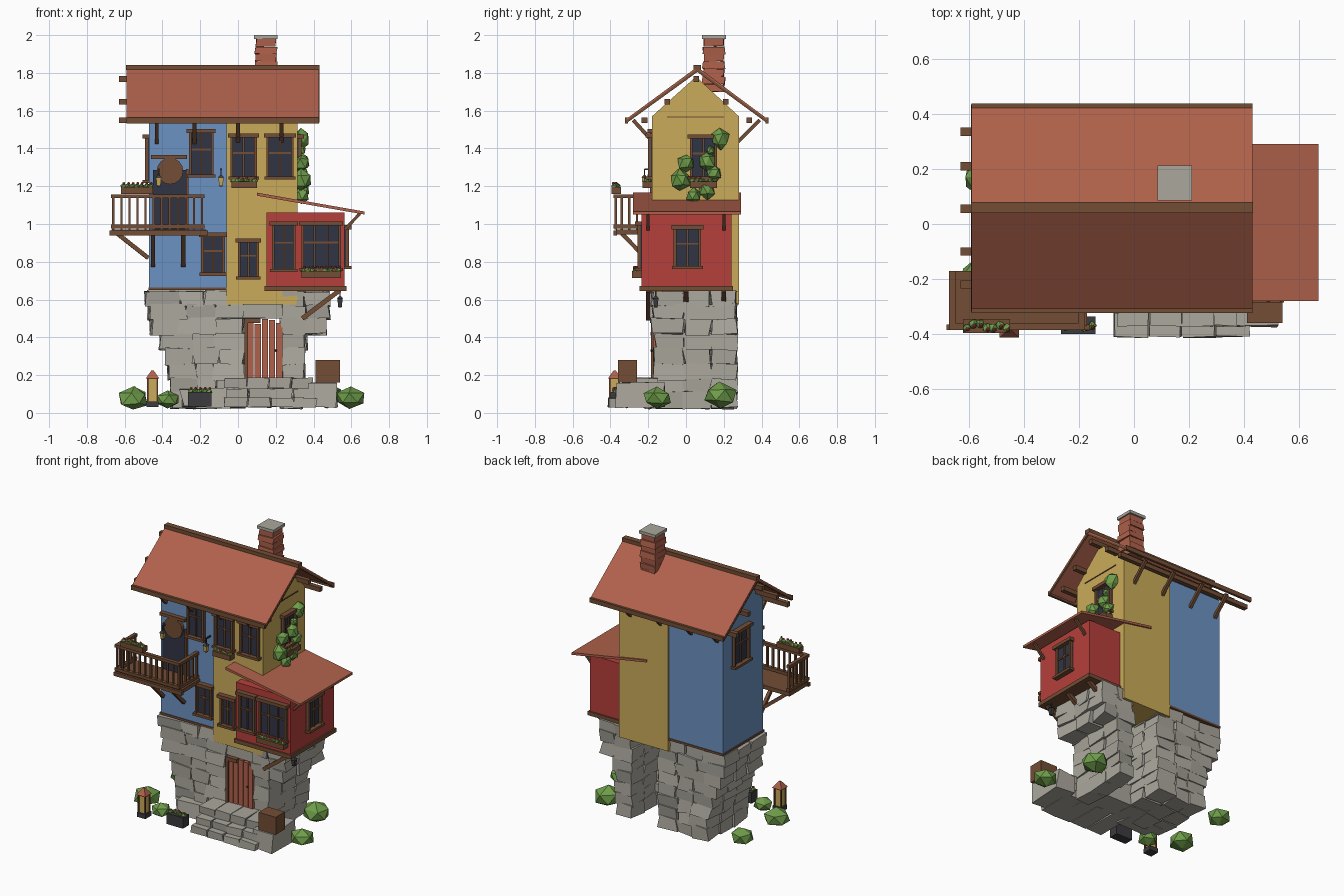
import bpy, bmesh, math, random
from mathutils import Vector, Matrix

if "Cube" in bpy.data.objects:
    bpy.data.objects.remove(bpy.data.objects["Cube"])

random.seed(7)
COL = {"terracotta": (.43, .12, .07), "red_paint": (.47, .05, .045), "yellow_plaster": (.60, .41, .10),
       "blue_plaster": (.15, .29, .54), "stone_grey": (.41, .39, .34), "brown_wood": (.17, .075, .035),
       "window_dark": (.03, .036, .06), "leaf_green": (.16, .34, .07), "dark_iron": (.045, .045, .05)}
MATS = {}
for n, c in COL.items():
    MATS[n] = bpy.data.materials.new(n)
    MATS[n].diffuse_color = (*c, 1)
T, R, Y, B, S, W, G, L, D = COL
PARTS = {}


def part(name, mat):
    return PARTS.setdefault(name, (bmesh.new(), mat))[0]


def hexa(name, mat, pts):
    """Six-sided solid from 8 corners ordered x-major, then y, then z."""
    bm = part(name, mat)
    v = [bm.verts.new(p) for p in pts]
    for f in ((0, 1, 3, 2), (4, 6, 7, 5), (0, 4, 5, 1), (2, 3, 7, 6), (0, 2, 6, 4), (1, 5, 7, 3)):
        bm.faces.new([v[i] for i in f])


def box(name, mat, x0, x1, y0, y1, z0, z1, j=0):
    r = lambda: random.uniform(-j, j)
    hexa(name, mat, [(x + r(), y + r(), z + r() * .6) for x in (x0, x1) for y in (y0, y1) for z in (z0, z1)])


def prism(name, mat, prof, x0, x1):
    """(y, z) outline extruded along x."""
    bm = part(name, mat)
    a, b = [[bm.verts.new((x, y, z)) for y, z in prof] for x in (x0, x1)]
    bm.faces.new(a)
    bm.faces.new(b[::-1])
    for i in range(len(prof)):
        k = (i + 1) % len(prof)
        bm.faces.new((a[i], b[i], b[k], a[k]))


def beam(name, mat, p, q, w):
    p, q = Vector(p), Vector(q)
    d = (q - p).normalized()
    s = d.cross(Vector((0, 0, 1)) if abs(d.z) < .95 else Vector((0, 1, 0))).normalized() * w / 2
    u = s.cross(d).normalized() * w / 2
    hexa(name, mat, [e + a * s + b * u for e in (p, q) for a in (-1, 1) for b in (-1, 1)])


def blob(name, mat, c, r, sz=1, j=0.0):
    bm = part(name, mat)
    m = Matrix.Translation(c) @ Matrix.Rotation(random.uniform(0, 6), 4, 'Z') @ Matrix.Diagonal((r, r, r * sz, 1))
    for v in bmesh.ops.create_icosphere(bm, subdivisions=1, radius=1, matrix=m)["verts"]:
        v.co += Vector([random.uniform(-j, j) * r for _ in range(3)])


def cone(name, mat, x, y, z0, z1, r0, r1, n=4):
    m = Matrix.Translation((x, y, (z0 + z1) / 2)) @ Matrix.Rotation(math.pi / 4, 4, 'Z')
    bmesh.ops.create_cone(part(name, mat), cap_ends=True, segments=n, radius1=r0, radius2=r1, depth=z1 - z0, matrix=m)


def wbox(name, mat, face, wall, u0, u1, o0, o1, z0, z1):
    """Box on a wall: u runs along the wall, o is the distance outwards."""
    if face == "front":
        box(name, mat, u0, u1, wall - o1, wall - o0, z0, z1)
    else:
        s = 1 if face == "right" else -1
        a, b = sorted((wall + s * o0, wall + s * o1))
        box(name, mat, a, b, u0, u1, z0, z1)


def planter(name, face, wall, u0, u1, z, mat=W, h=.035, d=.05):
    wbox(name + "_box", mat, face, wall, u0, u1, 0, d, z, z + h)
    n = int((u1 - u0) / .022)
    for i in range(n):
        u, o = u0 + (i + .5) * (u1 - u0) / n, random.uniform(.3, .7) * d
        c = (u, wall - o) if face == "front" else (wall + o, u)
        blob(name + "_leaves", L, (*c, z + h + .006), .017, .8, .2)
        blob(name + "_flowers", R, (c[0] + .004, c[1] - .006, z + h + .02), .008)


def window(name, face, wall, u0, u1, z0, z1, cols=2):
    f = .014
    wbox(name + "_glass", G, face, wall, u0, u1, 0, .006, z0, z1)
    fr = name + "_frame"
    for u in (u0, u1 - f):
        wbox(fr, W, face, wall, u, u + f, 0, .022, z0, z1)
    for i in range(1, cols):
        u = u0 + (u1 - u0) * i / cols
        wbox(fr, W, face, wall, u - .005, u + .005, 0, .014, z0, z1)
    zm = z0 + (z1 - z0) * .58
    wbox(fr, W, face, wall, u0, u1, 0, .013, zm - .005, zm + .005)
    wbox(fr, W, face, wall, u0 - .012, u1 + .012, 0, .035, z1 - .018, z1 + .004)
    wbox(fr, W, face, wall, u0 - .01, u1 + .01, 0, .035, z0 - .004, z0 + .012)


# Rough stone base: left mass, right pillar with flared top, lintel; passage open at the back
rows = [.03, .11, .18, .26, .34, .42, .50, .57, .64]
left = [-.35, -.35, -.37, -.38, -.41, -.46, -.47, -.49]
right = [.34, .34, .35, .35, .36, .46, .48, .48]
for i in range(8):
    z0, z1, top = rows[i], rows[i + 1], .012 if i > 4 else 0
    for a, b, n in ((left[i], .03, 3), (.23, right[i], 1 if i < 5 else 2)):
        xs = [a + (b - a) * (k + (random.uniform(-.2, .2) if 0 < k < n else 0)) / n for k in range(n + 1)]
        for k in range(n):
            for y0, y1 in ((-.165 - top, -.01), (-.01, .13), (.13, .265)):
                box("stone_base", S, xs[k], xs[k + 1], y0, y1, z0 - .004, z1 + .004, .012)
box("stone_lintel", S, -.02, .28, -.17, -.05, .5, .6, .008)
box("passage_floor", S, -.02, .28, -.16, .0, .03, .17)
# Front steps and platform
for y, z0, z1, a, b in ((-.41, .03, .08, -.07, .42), (-.37, .08, .13, -.06, .41), (-.32, .13, .185, -.07, .40)):
    for k in range(4):
        w = (b - a) / 4
        box("front_steps", S, a + k * w, a + (k + 1) * w - .004, y, -.15, z0, z1, .006)
box("side_platform", S, .38, .52, -.37, -.12, .03, .16, .01)
box("crate", W, .41, .54, -.36, -.26, .16, .28)
box("left_footing", S, -.30, -.05, -.23, -.1, .03, .13, .015)

# Plank door
for k in range(5):
    box("plank_door", T, .05 + k * .038, .083 + k * .038, -.175, -.15, .185, .49 + random.uniform(-.02, .01))
box("door_post", W, .035, .052, -.185, -.14, .185, .5)
box("door_post", W, .04, .12, -.19, -.15, .475, .5)
blob("door_knob", D, (.2, -.182, .33), .008)

# House bodies with gables, and the red bay
gable = lambda y0, y1, z: [(y0, z), (y1, z), (y1, 1.57), (.053, 1.78), (y0, 1.57)]
prism("blue_house", B, gable(-.17, .27, .66), -.47, -.05)
prism("yellow_house", Y, gable(-.18, .28, .575), -.06, .315)
box("blue_sill_beam", W, -.475, -.06, -.175, .275, .65, .664)
box("red_bay", R, .15, .565, -.235, .24, .66, 1.06)
box("red_bay_beam", W, .14, .575, -.245, .25, .645, .672)
box("gable_line", W, .31, .32, -.1, .2, 1.563, 1.569)

# Main roof, ridge, eave boards, purlins, rafter struts
for ye, ze in ((-.315, 1.545), (.43, 1.545)):
    prism("main_roof", T, [(.06, 1.832), (ye, ze + .012), (ye, ze - .004), (.06, 1.814)], -.59, .43)
    box("eave_board", W, -.59, .43, ye - .008, ye + .008, ze - .012, ze + .018)
    for x in (-.585, .425):
        beam("gable_board", W, (x, ye, ze - .004), (x, .06, 1.812), .012)
box("ridge_beam", W, -.592, .432, .04, .08, 1.815, 1.842)
for y, z in ((.055, 1.768), (-.1, 1.648), (.21, 1.648), (-.22, 1.55), (.335, 1.55)):
    box("purlin", W, -.63, .40, y - .015, y + .015, z - .015, z + .015)
for x in (-.43, -.23, .0, .23):
    beam("eave_strut", W, (x, -.17, 1.43), (x, -.28, 1.55), .02)
    beam("eave_strut", W, (x, .27, 1.43), (x, .39, 1.55), .02)

# Bay lean-to roof and struts
hexa("bay_roof", T, [(x, y, z + h) for x, z in ((.10, 1.15), (.67, 1.05)) for y in (-.28, .29) for h in (0, .016)])
for y in (-.2, .2):
    beam("bay_roof_strut", W, (.565, y, .97), (.645, y, 1.055), .016)
for y in (-.2, .0, .2):
    beam("bay_brace", W, (.34, y, .50), (.54, y, .65), .024)

# Chimney of twisted brick courses, with cap
for k in range(7):
    r = .053 + .005 * (k % 2)
    box("chimney", T, .148 - r, .148 + r, .147 - r, .147 + r, 1.70 + k * .04, 1.74 + k * .04, .005)
box("chimney_cap", S, .085, .21, .085, .212, 1.98, 2.0)

# Windows
for name, face, wall, u0, u1, z0, z1, cols in (
        ("blue_upper", "front", -.17, -.26, -.13, 1.25, 1.5, 2), ("blue_lower", "front", -.17, -.195, -.07, .73, .95, 2),
        ("yellow_upper_left", "front", -.18, -.04, .10, 1.24, 1.475, 2),
        ("yellow_upper_right", "front", -.18, .15, .295, 1.24, 1.475, 2),
        ("yellow_lower", "front", -.18, 0, .11, .71, .92, 2), ("bay_small", "front", -.235, .18, .305, .75, 1.01, 2),
        ("bay_wide", "front", -.235, .335, .545, .755, 1.01, 3), ("bay_side", "right", .565, -.065, .08, .765, .99, 2),
        ("gable_right", "right", .315, .02, .165, 1.24, 1.47, 2), ("gable_left", "left", -.47, 0, .17, 1.22, 1.47, 2)):
    window(name + "_window", face, wall, u0, u1, z0, z1, cols)
planter("yellow_planter", "front", -.18, -.035, .10, 1.19)
planter("bay_planter", "front", -.235, .335, .545, .715)
planter("gable_planter", "right", .315, .02, .165, 1.19)

# Balcony door with arched top
box("balcony_door", G, -.45, -.275, -.178, -.16, .97, 1.285)
bmesh.ops.create_cone(part("door_arch", W), cap_ends=True, segments=16, radius1=.07, radius2=.07, depth=.03,
                      matrix=Matrix.Translation((-.36, -.18, 1.28)) @ Matrix.Rotation(math.pi / 2, 4, 'X'))
box("door_lintel", W, -.46, -.27, -.20, -.16, 1.345, 1.365)
box("door_jambs", W, -.275, -.262, -.19, -.16, .97, 1.29)
# Balcony floor, rails, balusters, braces
box("balcony_floor", W, -.67, -.17, -.37, -.17, .945, .972)
box("balcony_edge", W, -.68, -.16, -.385, -.365, .94, .965)
for z in (.985, 1.145):
    box("balcony_rail", W, -.672, -.18, -.385, -.36, z - .008, z + .012)
    for x in (-.66, -.19):
        box("balcony_rail", W, x - .012, x + .012, -.38, -.17, z - .008, z + .012)
for k in range(12):
    x = -.66 + k * .47 / 11
    box("balusters", W, x - .006, x + .006, -.378, -.366, .97, 1.15)
for k in range(5):
    for x in (-.66, -.19):
        y = -.34 + k * .04
        box("balusters", W, x - .006, x + .006, y - .006, y + .006, .97, 1.15)
for x in (-.45, -.29):
    beam("balcony_brace", W, (x, -.34, .95), (x, -.175, .78), .022)
beam("balcony_brace", W, (-.64, -.19, .95), (-.475, -.175, .82), .022)
planter("balcony_planter", "front", -.345, -.62, -.45, 1.16)


# Lanterns: wall, hanging and standing
def lantern(name, x, y, z, glow):
    cone(name + "_body", glow, x, y, z, z + .04, .014, .02)
    cone(name + "_cap", D, x, y, z + .04, z + .055, .024, .006)
    cone(name + "_foot", D, x, y, z - .006, z, .012, .016)
    beam(name + "_hook", D, (x, y, z + .05), (x, y, z + .085), .007)


for x in (-.42, -.09):
    lantern("wall_lantern", x, -.22, 1.205, Y)
    beam("wall_lantern_arm", D, (x, -.22, 1.29), (x, -.165, 1.29), .009)
for x in (.355, .54):
    lantern("hanging_lantern", x, -.16, .565, D)
box("garden_lantern_foot", D, -.485, -.42, -.41, -.345, .03, .06)
box("garden_lantern_body", Y, -.475, -.43, -.40, -.355, .06, .185)
for x in (-.477, -.428):
    for y in (-.402, -.353):
        beam("garden_lantern_posts", W, (x, y, .05), (x, y, .19), .009)
cone("garden_lantern_roof", T, -.4525, -.3775, .183, .225, .05, .008)
planter("garden_planter", "front", -.335, -.265, -.14, .035, D, .075, .065)

# Bushes and climbing ivy
for x, y, z, r, s in ((-.555, -.2, .075, .085, .75), (-.37, -.31, .07, .065, .75), (-.55, .17, .08, .075, .75),
                      (.595, -.15, .08, .08, .75), (.47, .18, .095, .09, .8)):
    blob("bushes", L, (x, y, z), r, s, .08)
for y, z, r in ((.18, 1.45, .05), (-.03, 1.23, .055), (.0, 1.32, .045), (.11, 1.33, .045), (.11, 1.18, .045),
                (.15, 1.27, .04), (.04, 1.15, .04), (.13, 1.39, .025)):
    blob("ivy", L, (.335, y, z), r, 1.1, .12)

# Turn each collected mesh into an object
for name, (bm, mat) in PARTS.items():
    bmesh.ops.recalc_face_normals(bm, faces=bm.faces[:])
    me = bpy.data.meshes.new(name)
    bm.to_mesh(me)
    bm.free()
    me.materials.append(MATS[mat])
    bpy.context.collection.objects.link(bpy.data.objects.new(name, me))

for m in bpy.data.materials:
    if m.users and not m.is_grease_pencil:
        m.use_nodes = True
        m.node_tree.nodes["Principled BSDF"].inputs["Base Color"].default_value = m.diffuse_color
